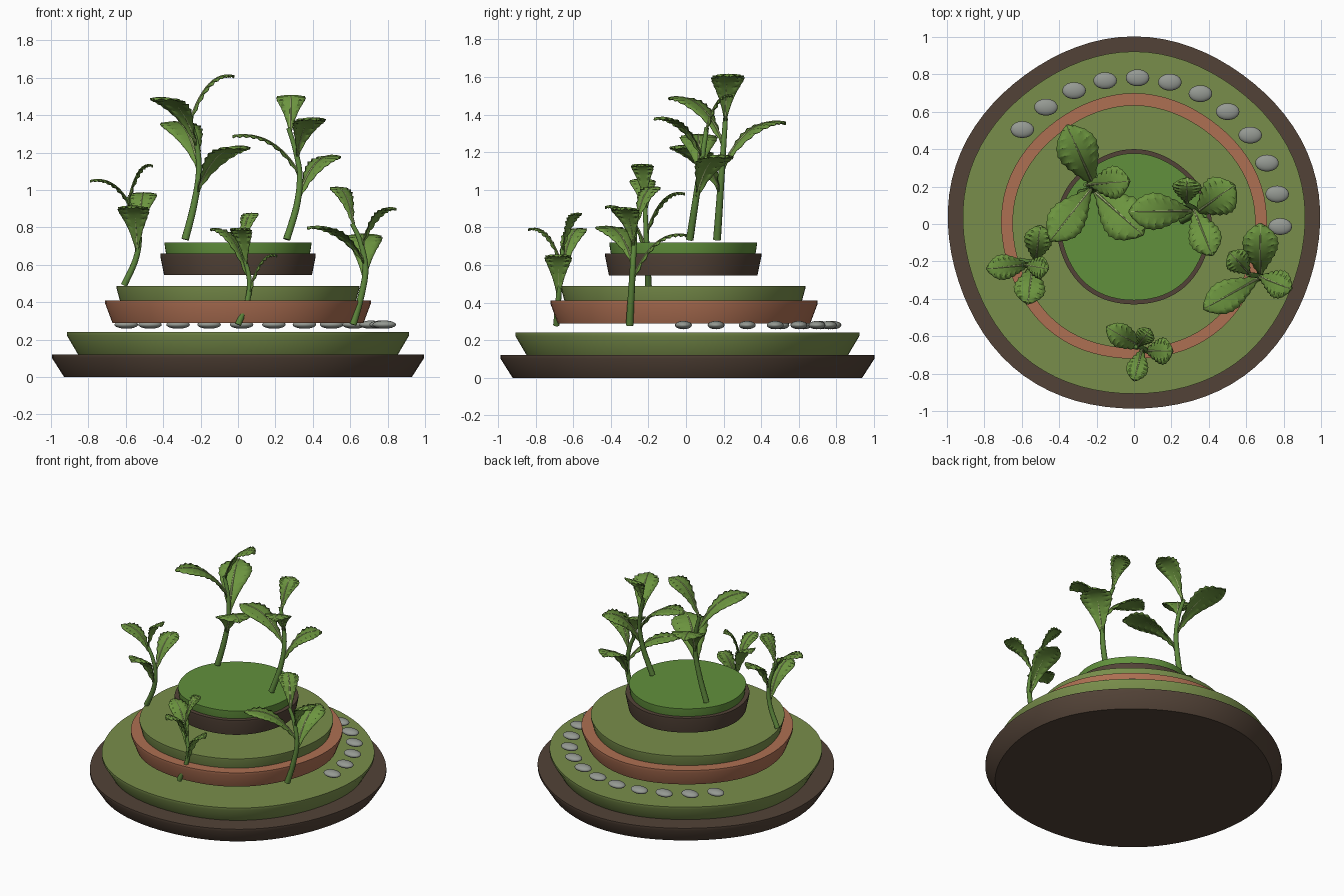
import bpy, bmesh, math
from mathutils import Vector

if "Cube" in bpy.data.objects:
    bpy.data.objects.remove(bpy.data.objects["Cube"])


def material(name, rgb):
    m = bpy.data.materials.new(name)
    m.diffuse_color = (*rgb, 1)
    m.use_nodes = True
    m.node_tree.nodes["Principled BSDF"].inputs["Base Color"].default_value = m.diffuse_color
    return m


SOIL = material("soil", (0.085, 0.055, 0.038))
CLAY = material("clay", (0.42, 0.16, 0.085))
MOSS = material("moss", (0.19, 0.27, 0.07))
GRASS = material("grass", (0.12, 0.28, 0.045))
STONE = material("stone", (0.3, 0.32, 0.29))
STEM = material("stem", (0.11, 0.24, 0.045))
LEAF = material("leaf", (0.15, 0.3, 0.05))
RIB = material("rib", (0.4, 0.5, 0.2))


def finish(name, bm, mat, angle=40):
    bmesh.ops.recalc_face_normals(bm, faces=bm.faces)
    me = bpy.data.meshes.new(name)
    bm.to_mesh(me)
    bm.free()
    me.materials.append(mat)
    ob = bpy.data.objects.new(name, me)
    bpy.context.collection.objects.link(ob)
    bpy.ops.object.select_all(action='DESELECT')
    ob.select_set(True)
    bpy.context.view_layer.objects.active = ob
    bpy.ops.object.shade_smooth_by_angle(angle=math.radians(angle))
    return ob


def skin(bm, rings, closed=True):
    n = len(rings[0])
    for a, b in zip(rings, rings[1:]):
        for i in range(n if closed else n - 1):
            j = (i + 1) % n
            bm.faces.new((a[i], a[j], b[j], b[i]))


# Wavy-edged terrace disc, flaring outwards towards the top
def terrace(name, r0, r1, z0, z1, mat, cy=0, amp=0.008, n=80):
    bm = bmesh.new()
    rings = []
    for r, z in ((r0, z0), (r1, z1 - 0.15 * (z1 - z0)), (r1, z1)):
        ring = []
        for i in range(n):
            a = math.tau * i / n
            w = r * (1 + amp * math.cos(5 * (a - math.pi / 2)))
            ring.append(bm.verts.new((w * math.cos(a), cy + w * math.sin(a), z)))
        rings.append(ring)
    skin(bm, rings)
    bm.faces.new(rings[0])
    bm.faces.new(rings[-1])
    finish(name, bm, mat)


terrace("base_soil", 0.93, 0.995, 0.0, 0.12, SOIL)
terrace("base_moss", 0.855, 0.915, 0.12, 0.24, MOSS)
terrace("middle_clay", 0.672, 0.71, 0.29, 0.41, CLAY, -0.016)
terrace("middle_moss", 0.632, 0.65, 0.41, 0.487, MOSS, -0.02)
terrace("top_soil", 0.395, 0.415, 0.545, 0.66, SOIL, -0.018)
terrace("top_grass", 0.385, 0.393, 0.66, 0.72, GRASS, -0.018)

# Arc of flat pebbles around the lower terrace
for k in range(12):
    a = math.radians(-1 + 12.8 * k)
    bm = bmesh.new()
    bmesh.ops.create_uvsphere(bm, u_segments=20, v_segments=12, radius=1)
    bmesh.ops.scale(bm, vec=(0.063, 0.045, 0.022), verts=bm.verts)
    bmesh.ops.translate(bm, vec=(0.782 * math.cos(a), 0.782 * math.sin(a), 0.28), verts=bm.verts)
    finish(f"pebble_{k + 1}", bm, STONE, 60)


# Round tube along a path with tapering radius
def tube(name, pts, ra, rb, mat, n=10):
    bm = bmesh.new()
    rings = []
    for i, p in enumerate(pts):
        d = (pts[min(i + 1, len(pts) - 1)] - pts[max(i - 1, 0)]).normalized()
        u = d.cross(Vector((0.3, 1, 0.1))).normalized()
        v = d.cross(u)
        r = ra + (rb - ra) * i / (len(pts) - 1)
        rings.append([bm.verts.new(p + r * (u * math.cos(math.tau * j / n) + v * math.sin(math.tau * j / n)))
                      for j in range(n)])
    skin(bm, rings)
    bm.faces.new(rings[0])
    bm.faces.new(rings[-1])
    finish(name, bm, mat)


# Arching pleated leaf from its stem point to its tip
def leaf(name, base, tip, width, rows=18):
    flat = Vector((tip.x - base.x, tip.y - base.y, 0))
    side = flat.normalized().cross(Vector((0, 0, 1)))
    ctrl = base + flat * 0.38
    ctrl.z = tip.z + 0.035

    def mid(t):
        return base * (1 - t) ** 2 + ctrl * 2 * t * (1 - t) + tip * t * t

    def normal(t):
        d = (ctrl - base) * (1 - t) + (tip - ctrl) * t
        return side.cross(d).normalized()

    bm = bmesh.new()
    grid = []
    for i in range(rows + 1):
        t = i / rows
        w = width * max(math.sin(math.pi * t ** 1.4), 0) ** 0.85 + 0.004
        w *= 1.03 if i % 2 else 0.96
        row = []
        for s in (-1, -0.66, -0.33, 0, 0.33, 0.66, 1):
            q = min(1, t + 0.07 * abs(s) * math.sin(math.pi * t))
            lift = 0.004 * abs(s) * (1 if i % 2 else -1) - 0.1 * width * s * s
            row.append(bm.verts.new(mid(q) + side * w * s + normal(q) * lift))
        grid.append(row)
    skin(bm, grid, False)
    ob = finish(name, bm, LEAF, 25)
    sol = ob.modifiers.new("thickness", 'SOLIDIFY')
    sol.thickness = 0.005
    sol.offset = 0
    tube(name + "_midrib", [mid(i / 12) + normal(i / 12) * 0.002 for i in range(13)],
         width * 0.06 + 0.002, 0.002, RIB, 6)


# Plant: S-curved stem through (x, z) points with y drift, and four leaves (base z, tip xyz)
def plant(name, path, y0, y1, width, leaves, r):
    z0, z1 = path[0][1], path[-1][1]
    P = [Vector((x, y0 + (y1 - y0) * (z - z0) / (z1 - z0), z)) for x, z in path]
    pts = []
    for i in range(len(P) - 1):
        a, b, c, d = P[max(i - 1, 0)], P[i], P[i + 1], P[min(i + 2, len(P) - 1)]
        for k in range(6):
            t = k / 6
            pts.append(0.5 * (2 * b + (c - a) * t + (2 * a - 5 * b + 4 * c - d) * t ** 2
                              + (3 * b - a - 3 * c + d) * t ** 3))
    pts.append(P[-1])
    tube(name + "_stem", pts, r, r * 0.6, STEM)
    for k, (zb, *tip) in enumerate(leaves):
        base = min(pts, key=lambda p: abs(p.z - zb))
        leaf(f"{name}_leaf_{k + 1}", base, Vector(tip), width * (1 - 0.1 * k))


plant("tall_left_plant", [(-0.283, 0.735), (-0.24, 0.9), (-0.21, 1.08), (-0.22, 1.24), (-0.26, 1.38)],
      0.165, 0.21, 0.12,
      [(1.0, 0.05, -0.06, 1.23), (1.12, -0.36, 0.53, 1.36), (1.25, -0.45, -0.09, 1.49), (1.36, -0.02, 0.23, 1.61)],
      0.021)
plant("tall_right_plant", [(0.26, 0.735), (0.315, 0.92), (0.33, 1.08), (0.305, 1.22), (0.27, 1.33)],
      0.02, 0.11, 0.105,
      [(0.95, 0.54, 0.21, 1.18), (1.07, -0.03, 0.065, 1.29), (1.18, 0.42, -0.17, 1.38), (1.3, 0.285, 0.25, 1.5)],
      0.02)
plant("left_plant", [(-0.61, 0.49), (-0.55, 0.62), (-0.528, 0.74), (-0.55, 0.86), (-0.6, 0.96)],
      -0.2, -0.22, 0.08,
      [(0.66, -0.57, -0.43, 0.91), (0.77, -0.5, -0.005, 0.98), (0.86, -0.79, -0.24, 1.05), (0.94, -0.455, -0.24, 1.13)],
      0.018)
plant("right_plant", [(0.615, 0.28), (0.66, 0.44), (0.682, 0.58), (0.655, 0.72), (0.61, 0.82)],
      -0.3, -0.27, 0.092,
      [(0.5, 0.675, 0.005, 0.76), (0.6, 0.37, -0.455, 0.8), (0.7, 0.845, -0.35, 0.9), (0.8, 0.51, -0.15, 1.01)],
      0.02)
plant("front_plant", [(0.0, 0.28), (0.048, 0.4), (0.062, 0.5), (0.045, 0.6), (0.01, 0.7)],
      -0.69, -0.655, 0.068,
      [(0.41, 0.21, -0.68, 0.65), (0.5, -0.148, -0.55, 0.79), (0.6, 0.0, -0.84, 0.79), (0.68, 0.085, -0.56, 0.87)],
      0.017)
